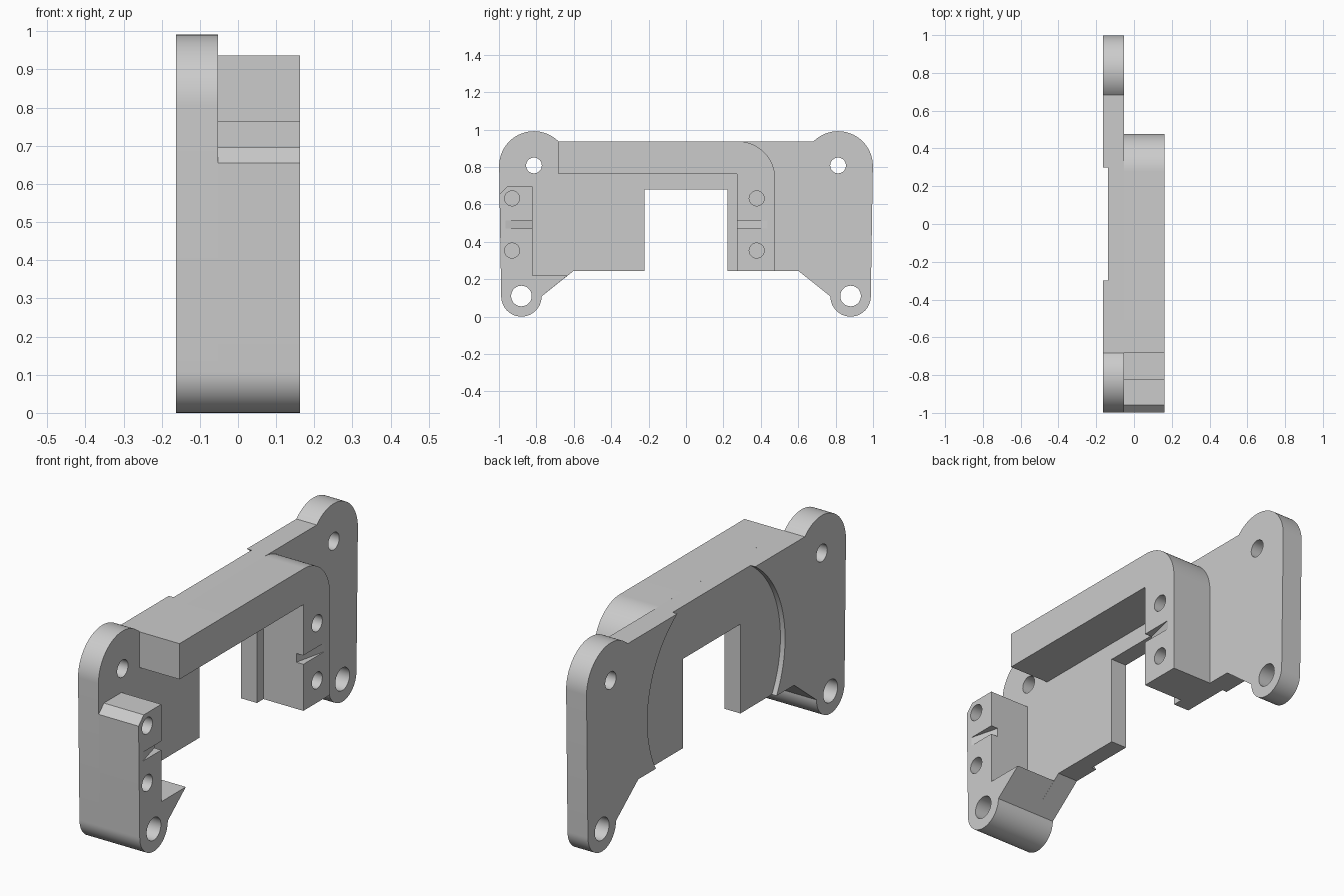
import bpy, bmesh
from math import sin, cos, radians

if "Cube" in bpy.data.objects:
    bpy.data.objects.remove(bpy.data.objects["Cube"], do_unlink=True)

GREY = (0.6, 0.6, 0.6, 1)
mat = bpy.data.materials.new("light grey")
mat.use_nodes = True
mat.diffuse_color = GREY
mat.node_tree.nodes["Principled BSDF"].inputs["Base Color"].default_value = GREY

BACK, MID, FACE = -0.163, -0.053, 0.162   # layers along x
TOP, BASE = 0.937, 0.245                  # straight edges of the bracket


def arc(cy, cz, r, start, end, n=36):
    angles = [radians(start + (end - start) * i / n) for i in range(n + 1)]
    return [(cy + r * cos(a), cz + r * sin(a)) for a in angles]


def mesh_object(name, bm):
    bmesh.ops.recalc_face_normals(bm, faces=bm.faces)
    me = bpy.data.meshes.new(name)
    bm.to_mesh(me)
    bm.free()
    me.materials.append(mat)
    ob = bpy.data.objects.new(name, me)
    bpy.context.collection.objects.link(ob)
    return ob


def prism_x(name, outline, x0, x1):
    """Extrude a (y, z) outline along x."""
    bm = bmesh.new()
    face = bm.faces.new([bm.verts.new((x0, y, z)) for y, z in outline])
    new = bmesh.ops.extrude_face_region(bm, geom=[face])["geom"]
    verts = [v for v in new if isinstance(v, bmesh.types.BMVert)]
    bmesh.ops.translate(bm, verts=verts, vec=(x1 - x0, 0, 0))
    return mesh_object(name, bm)


def hole(y, z, r, x0=-0.3, x1=0.3):
    return prism_x("hole_cutter", arc(y, z, r, 0, 360 * 47 / 48, 47), x0, x1)


def wedge(y_open, y_end):
    """Shallow tapering groove, deepest at its open end."""
    past = y_open + (y_open - y_end) * 0.2
    depth = 0.038
    plan = [(FACE - depth * 1.2, past), (FACE + 0.02, past),
            (FACE + 0.02, y_end), (FACE, y_end)]
    bm = bmesh.new()
    face = bm.faces.new([bm.verts.new((x, y, 0.472)) for x, y in plan])
    new = bmesh.ops.extrude_face_region(bm, geom=[face])["geom"]
    verts = [v for v in new if isinstance(v, bmesh.types.BMVert)]
    bmesh.ops.translate(bm, verts=verts, vec=(0, 0, 0.043))
    return mesh_object("groove_cutter", bm)


def cut(ob, cutters):
    bpy.ops.object.select_all(action="DESELECT")
    bpy.context.view_layer.objects.active = ob
    ob.select_set(True)
    for c in cutters:
        mod = ob.modifiers.new("cut", "BOOLEAN")
        mod.operation, mod.solver, mod.object = "DIFFERENCE", "EXACT", c
        bpy.ops.object.modifier_apply(modifier=mod.name)
        bpy.data.objects.remove(c, do_unlink=True)
    bpy.ops.object.shade_smooth_by_angle(angle=radians(10))


# Back plate: mirrored outline with rounded ears, feet and a central gap
foot_arc = arc(0.88, 0.108, 0.108, 180, 360)
ear_arc = arc(0.813, 0.805, 0.186, 0, 134.8)
half = [(0.222, 0.68), (0.222, BASE), (0.6, BASE)] + foot_arc + ear_arc
plate = prism_x("back_plate", half + [(-y, z) for y, z in reversed(half)], BACK, MID)
cutters = [prism_x("round_recess_cutter", arc(0, 0.5, 0.53, 0, 357, 119), -0.3, -0.138)]
for side in (-1, 1):
    cutters += [hole(side * 0.813, 0.808, 0.042), hole(side * 0.88, 0.11, 0.055)]
cut(plate, cutters)

# Top beam turning down into the rear leg
beam = prism_x("beam_and_leg", [
    (-0.682, TOP), (-0.682, 0.763), (0.272, 0.763), (0.272, BASE), (0.477, BASE),
] + arc(0.277, TOP - 0.2, 0.2, 0, 90), MID, FACE)
cut(beam, [hole(0.378, z, 0.04, -0.04) for z in (0.353, 0.632)] + [wedge(0.272, 0.435)])

# Front foot block with chamfered top and sloping toe
block = prism_x("foot_block", [
    (-0.997, 0.655), (-0.957, 0.695), (-0.822, 0.695), (-0.822, 0.22), (-0.633, 0.22),
] + [(-y, z) for y, z in foot_arc], MID, FACE)
cut(block, [hole(-0.93, z, 0.04, -0.04) for z in (0.353, 0.632)]
    + [wedge(-0.822, -0.965), hole(-0.88, 0.11, 0.055)])
